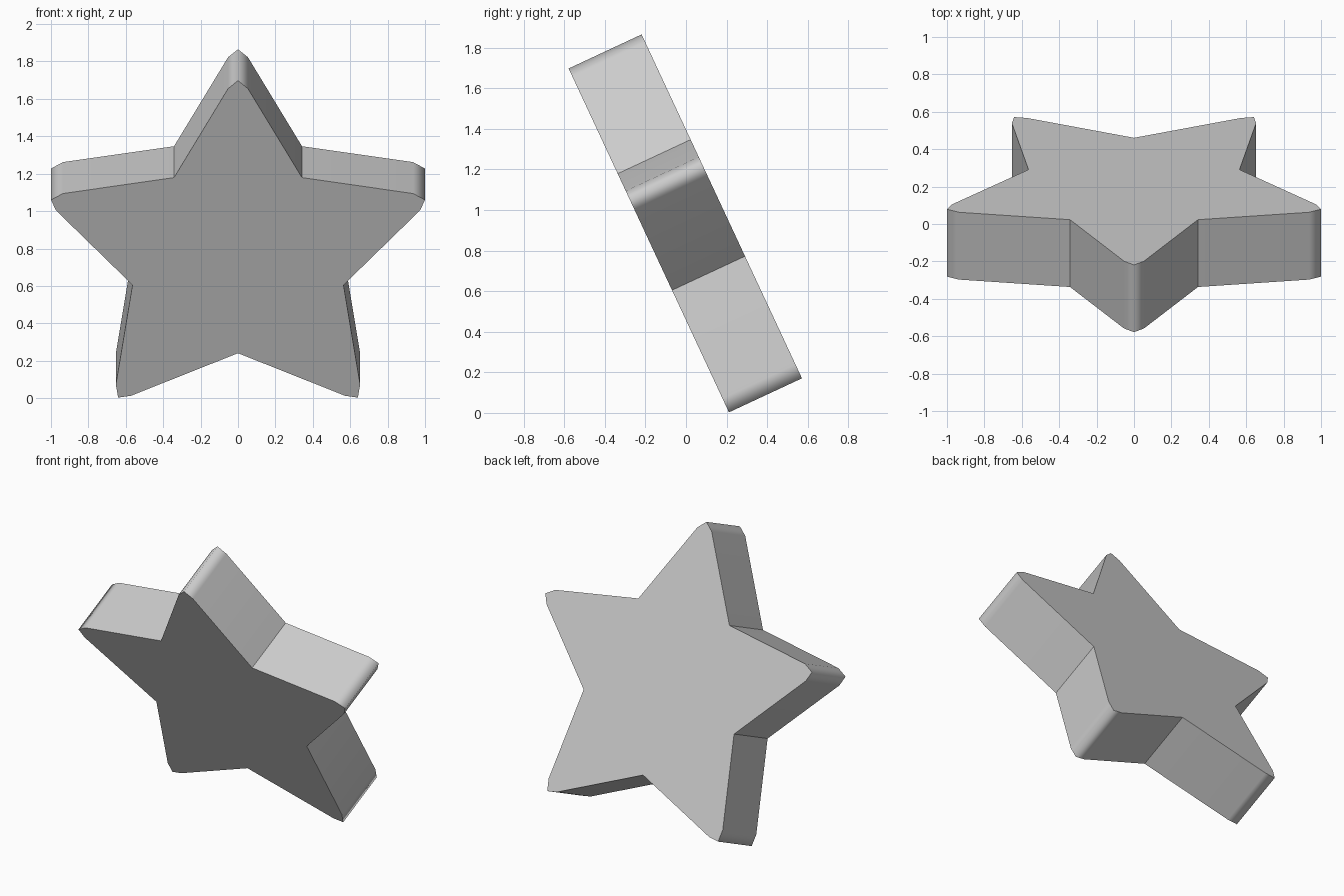
import bpy, bmesh
from math import radians
from mathutils import Vector, Matrix

TILT = radians(25)
THICKNESS = 0.397

if "Cube" in bpy.data.objects:
    bpy.data.objects.remove(bpy.data.objects["Cube"])

# Plain grey finish
grey = bpy.data.materials.new("light_grey")
grey.use_nodes = True
colour = (0.6, 0.6, 0.6, 1)
grey.diffuse_color = colour
grey.node_tree.nodes["Principled BSDF"].inputs["Base Color"].default_value = colour

# Half outline from top tip to bottom notch: x, height, is a sharp notch
half = [
    (0, 1.873, False), (0.053, 1.826, False),            # top point
    (0.342, 1.301, True),
    (0.936, 1.207, False), (1, 1.169, False), (0.973, 1.107, False),  # arm
    (0.564, 0.667, True),
    (0.653, 0.08, False), (0.641, 0.003, False), (0.572, 0.014, False),  # foot
    (0, 0.265, True),
]
outline = half + [(-x, z, s) for x, z, s in reversed(half[1:-1])]

# Extruded star with rounded tips, crisp rims and crisp notches
bm = bmesh.new()
front = [bm.verts.new((x, 0, z)) for x, z, s in outline]
back = [bm.verts.new((x, THICKNESS, z)) for x, z, s in outline]
caps = [bm.faces.new(front), bm.faces.new(back)]
for i in range(len(outline)):
    j = (i + 1) % len(outline)
    side = bm.faces.new((front[i], front[j], back[j], back[i]))
    side.smooth = True
for cap in caps:
    for edge in cap.edges:
        edge.smooth = False
for a, b, point in zip(front, back, outline):
    if point[2]:
        bm.edges.get((a, b)).smooth = False
bmesh.ops.recalc_face_normals(bm, faces=bm.faces)

# Lean the star back-to-front
bm.transform(Matrix.Translation(Vector((0, 0.213, 0))) @ Matrix.Rotation(TILT, 4, 'X'))
mesh = bpy.data.meshes.new("star")
bm.to_mesh(mesh)
bm.free()
mesh.materials.append(grey)
star = bpy.data.objects.new("star", mesh)
bpy.context.collection.objects.link(star)

# Keep the long sides flat while the tips stay smooth
weighted = star.modifiers.new("flat_sides", 'WEIGHTED_NORMAL')
weighted.keep_sharp = True
